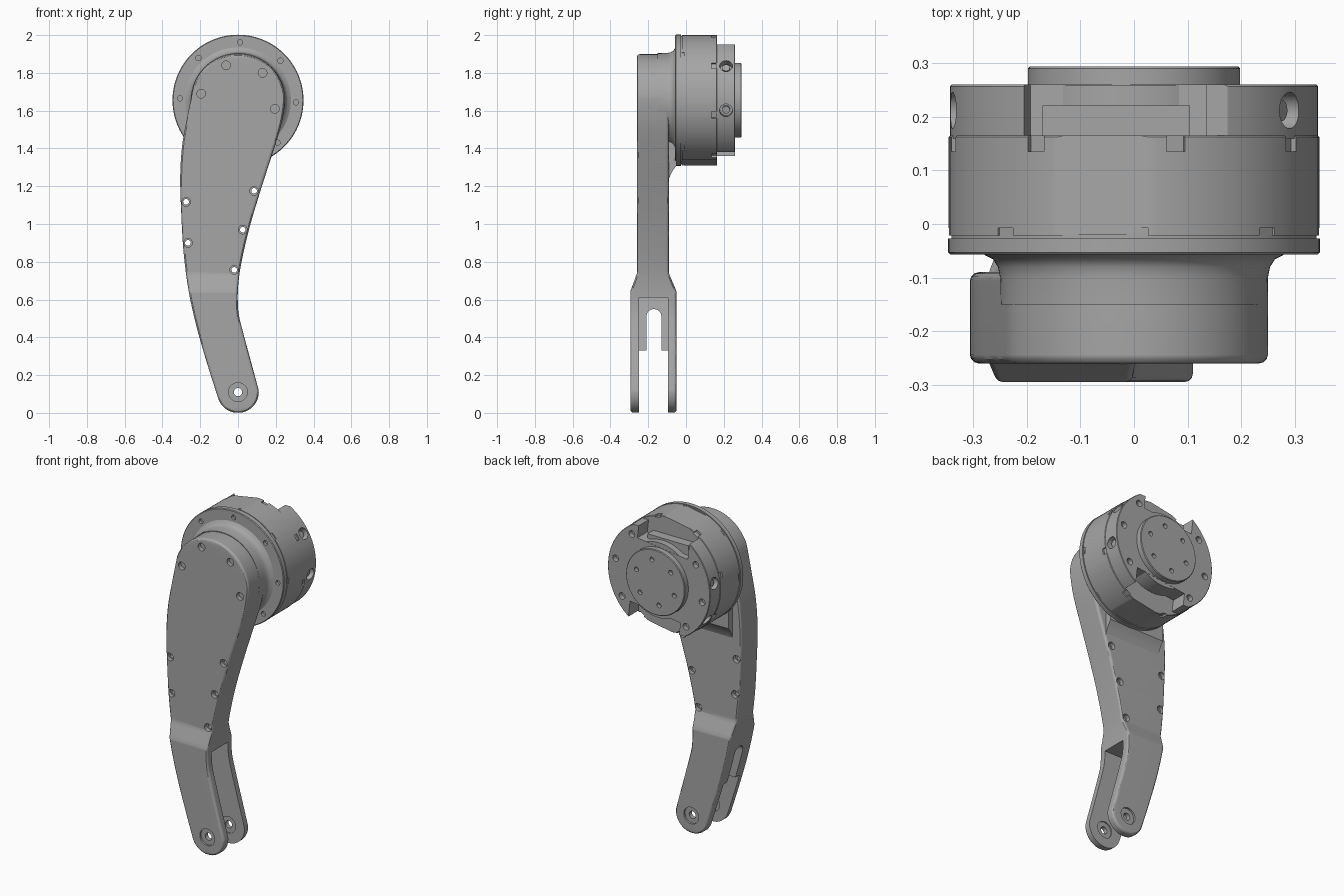
import bpy, bmesh
from math import sin, cos, pi, radians, sqrt
from mathutils import Matrix, Vector

if "Cube" in bpy.data.objects:
    bpy.data.objects.remove(bpy.data.objects["Cube"])

metal = bpy.data.materials.new("satin grey")
metal.use_nodes = True
GREY = (0.38, 0.38, 0.38, 1)
metal.diffuse_color = GREY
metal.node_tree.nodes["Principled BSDF"].inputs["Base Color"].default_value = GREY

AXIS_Z = 1.655  # height of the motor axis


def finish(name, bm):
    bmesh.ops.recalc_face_normals(bm, faces=bm.faces[:])
    mesh = bpy.data.meshes.new(name)
    bm.to_mesh(mesh)
    bm.free()
    mesh.materials.append(metal)
    obj = bpy.data.objects.new(name, mesh)
    bpy.context.collection.objects.link(obj)
    return obj


def smooth(obj):
    bpy.ops.object.select_all(action='DESELECT')
    obj.select_set(True)
    bpy.context.view_layer.objects.active = obj
    bpy.ops.object.shade_smooth_by_angle(angle=radians(30))
    mod = obj.modifiers.new("even_shading", 'WEIGHTED_NORMAL')
    mod.keep_sharp = True


def cut(obj, bm):
    cutter = finish("cutter", bm)
    cutter.hide_render = True
    mod = obj.modifiers.new("cut", 'BOOLEAN')
    mod.operation, mod.solver, mod.object = 'DIFFERENCE', 'EXACT', cutter
    bpy.context.view_layer.objects.active = obj
    bpy.ops.object.modifier_apply(modifier="cut")
    bpy.data.objects.remove(cutter)


def rod(bm, x, z, r, y0, y1, seg=20):
    m = Matrix.Translation((x, (y0 + y1) / 2, z)) @ Matrix.Rotation(pi / 2, 4, 'X')
    bmesh.ops.create_cone(bm, cap_ends=True, segments=seg, radius1=r, radius2=r,
                          depth=y1 - y0, matrix=m)


def radial_rod(bm, deg, y, r, start, length):
    # rod pointing outwards from the motor axis
    m = (Matrix.Translation((0, y, AXIS_Z)) @ Matrix.Rotation(radians(-deg), 4, 'Y')
         @ Matrix.Translation((start + length / 2, 0, 0)) @ Matrix.Rotation(pi / 2, 4, 'Y'))
    bmesh.ops.create_cone(bm, cap_ends=True, segments=24, radius1=r, radius2=r,
                          depth=length, matrix=m)


def block(bm, centre, size, deg=0):
    # box placed relative to the motor axis, turned about it
    m = (Matrix.Translation((0, 0, AXIS_Z)) @ Matrix.Rotation(radians(-deg), 4, 'Y')
         @ Matrix.Translation(centre) @ Matrix.Diagonal((*size, 1)))
    bmesh.ops.create_cube(bm, size=1, matrix=m)


def cut_blocks(obj, centre, size, degs):
    bm = bmesh.new()
    for a in degs:
        block(bm, centre, size, a)
    cut(obj, bm)


def ring(r, degs):
    return [(r * cos(radians(a)), AXIS_Z + r * sin(radians(a))) for a in degs]


def lathe(name, profile, seg=96):
    # profile of (radius, y) turned about the motor axis
    bm = bmesh.new()
    vs = [bm.verts.new((r, y, 0)) for r, y in profile]
    es = [bm.edges.new(p) for p in zip(vs, vs[1:])]
    bmesh.ops.spin(bm, geom=vs + es, cent=(0, 0, 0), axis=(0, 1, 0), angle=2 * pi, steps=seg)
    bmesh.ops.remove_doubles(bm, verts=bm.verts[:], dist=1e-5)
    bmesh.ops.translate(bm, verts=bm.verts[:], vec=(0, 0, AXIS_Z))
    return finish(name, bm)


def prism(bm, pts, axis, lo, hi):
    # polygon extruded along x or y
    put = (lambda a, b, d: (d, a, b)) if axis == 'x' else (lambda a, b, d: (a, d, b))
    f = bm.faces.new([bm.verts.new(put(a, b, lo)) for a, b in pts])
    geo = bmesh.ops.extrude_face_region(bm, geom=[f])["geom"]
    vs = [v for v in geo if isinstance(v, bmesh.types.BMVert)]
    bmesh.ops.translate(bm, verts=vs, vec=put(0, 0, hi - lo))


def curve(table, z, soft=True):
    # value at height z through (height, value) pairs
    i = max(k for k in range(len(table) - 1) if k == 0 or table[k][0] <= z)
    (z0, a), (z1, b) = table[i], table[i + 1]
    t = min(max((z - z0) / (z1 - z0), 0), 1)
    if not soft:
        return a + (b - a) * t

    def slope(k):
        p, q = table[max(k - 1, 0)], table[min(k + 1, len(table) - 1)]
        return (q[1] - p[1]) / (q[0] - p[0]) * (z1 - z0)
    return ((2 * t**3 - 3 * t**2 + 1) * a + (t**3 - 2 * t**2 + t) * slope(i)
            + (3 * t**2 - 2 * t**3) * b + (t**3 - t**2) * slope(i + 1))


# arm: side outlines and thickness by height
LEFT = [(.07, -.103), (.25, -.16), (.45, -.218), (.65, -.262), (.85, -.288), (1.05, -.3),
        (1.25, -.306), (1.42, -.295), (1.58, -.266), (1.74, -.233)]
RIGHT = [(.13, .107), (.5, .008), (.56, 0), (.66, 0), (.78, .015), (.97, .058), (1.17, .117),
         (1.35, .175), (1.53, .23), (1.65, .25)]
FRONT = [(.64, -.295), (.735, -.26)]
BACK = [(.64, -.05), (.735, -.09)]


def edge_x(z, table, sign):
    if z < table[0][0]:
        return sign * sqrt(max(.11**2 - (z - .11)**2, 0))
    if z > table[-1][0]:
        return sign * sqrt(max(.25**2 - (z - 1.65)**2, 0))
    return curve(table, z)


rows = [.11 - .11 * cos(radians(a)) for a in range(8, 90, 9)]
rows += [.12 + .03 * i for i in range(51)] + [.64, .735]
rows += [1.65 + .25 * sin(radians(a)) for a in range(2, 86, 6)] + [1.8995]
rows.sort()
n = len(rows)
outline = [Vector((edge_x(z, RIGHT, 1), z)) for z in rows]
outline += [Vector((edge_x(z, LEFT, -1), z)) for z in reversed(rows)]
normals = []
for i in range(2 * n):
    t = (outline[(i + 1) % (2 * n)] - outline[i - 1]).normalized()
    normals.append(Vector((t.y, -t.x)))

bm = bmesh.new()
layers = []
B = .016  # edge rounding
for face, sign in ((FRONT, 1), (BACK, -1)):
    steps = [(B * (1 - sin(a)), B * (1 - cos(a))) for a in (0, pi / 6, pi / 3, pi / 2)]
    for inset, depth in (steps if sign == 1 else reversed(steps)):
        loop = []
        for p, nm in zip(outline, normals):
            q = p - nm * inset
            loop.append(bm.verts.new((q.x, curve(face, p.y, False) + sign * depth, q.y)))
        layers.append(loop)
for a, b in zip(layers, layers[1:]):
    for i in range(2 * n):
        j = (i + 1) % (2 * n)
        bm.faces.new((a[i], a[j], b[j], b[i]))
for loop in (layers[0], layers[-1]):
    for i in range(n - 1):
        bm.faces.new((loop[i], loop[i + 1], loop[-2 - i], loop[-1 - i]))
arm = finish("arm", bm)

# fork opening, with a thin slotted wall kept on one side
bm = bmesh.new()
prism(bm, [(.3, -.1), (.3, .61), (-.2, .61), (-.135, .33), (-.4, .33), (-.4, -.1)],
      'y', -.25, -.095)
cut(arm, bm)
bm = bmesh.new()
slot = [(-.13, .3)] + [(-.17 + .04 * cos(a * pi / 8), .51 + .04 * sin(a * pi / 8))
                       for a in range(9)] + [(-.21, .3)]
prism(bm, slot, 'x', -.4, -.05)
cut(arm, bm)

# screw holes and fork pin hole
bolts = [(.085, 1.175), (.025, .97), (-.02, .757), (-.275, 1.117), (-.265, .9)]
head_bolts = [(-.063, 1.84), (.13, 1.8), (-.195, 1.69), (.195, 1.61)]
bm = bmesh.new()
for x, z in bolts:
    rod(bm, x, z, .015, -.4, .1)
rod(bm, 0, .11, .022, -.4, .1)
cut(arm, bm)
bm = bmesh.new()
for x, z in bolts + head_bolts:
    rod(bm, x, z, .023, -.35, -.235)
for x, z in bolts:
    rod(bm, x, z, .023, -.115, -.04)
for y0, y1 in ((-.35, -.283), (-.257, -.24), (-.105, -.088), (-.062, 0)):
    rod(bm, 0, .11, .05, y0, y1, 32)
cut(arm, bm)
smooth(arm)

# round collar and lower web between arm head and motor
smooth(lathe("head_collar", [(0, -.15), (.249, -.15), (.25, -.1), (.254, -.08), (.263, -.066),
                             (.282, -.056), (.282, -.05), (0, -.05)]))
bm = bmesh.new()
prism(bm, [(-.12, 1.24), (-.09, 1.24), (-.08, 1.265), (-.065, 1.29), (-.05, 1.31), (-.05, 1.5),
           (-.12, 1.5)], 'x', -.25, .125)
smooth(finish("collar_web", bm))

# motor front flange
flange = lathe("motor_flange", [(0, -.057), (.343, -.057), (.347, -.053), (.347, -.027),
                                (.341, -.027), (.341, -.02), (0, -.02)])
bm = bmesh.new()
for x, z in ring(.307, range(-2, 358, 45)):
    rod(bm, x, z, .014, -.1, -.04)
cut(flange, bm)
smooth(flange)

# motor drum with shallow flats and clip notches
drum = lathe("motor_drum", [(0, -.021), (.346, -.021), (.346, .162), (.343, .165), (0, .165)])
CLIPS = range(32, 392, 45)
cut_blocks(drum, (.385, .1, 0), (.1, .5, .4), (100, 280))
cut_blocks(drum, (.35, .16, 0), (.03, .05, .035), CLIPS)
cut_blocks(drum, (.355, -.02, 0), (.03, .025, .04), [a + 12 for a in CLIPS])
smooth(drum)

# rear cover: two wings with blunt tips around open gaps above and below
cover = lathe("rear_cover", [(0, .16), (.343, .16), (.343, .257), (.34, .26), (0, .26)])
cut_blocks(cover, (.36, .25, 0), (.32, .3, .34), (97, 277))
cut_blocks(cover, (.395, .25, 0), (.2, .3, .7), (90, 270))
SIDE = (32, -9, 171, 212)
bm = bmesh.new()
for a in SIDE:
    radial_rod(bm, a, .212, .034, .3, .1)
cut(cover, bm)
bm = bmesh.new()
for x, z in ring(.295, (52, 11, -33, 232, 191, 147)):
    rod(bm, x, z, .02, .23, .3)
cut(cover, bm)
smooth(cover)

# round core seen inside the gaps, and the cable connector
smooth(lathe("cover_core", [(0, .16), (.228, .16), (.228, .259), (0, .259)]))
bm = bmesh.new()
block(bm, (-.033, .19, .2), (.275, .062, .08))
finish("connector", bm)

# screws sunk in the rear cover sides
bm = bmesh.new()
for a in SIDE:
    radial_rod(bm, a, .212, .02, .285, .04)
smooth(finish("side_screws", bm))

# output hub with bolt circle
hub = lathe("output_hub", [(0, .25), (.198, .25), (.198, .29), (.194, .294), (0, .294)])
bm = bmesh.new()
for x, z in ring(.135, range(20, 380, 60)):
    rod(bm, x, z, .014, .27, .33)
cut(hub, bm)
smooth(hub)
